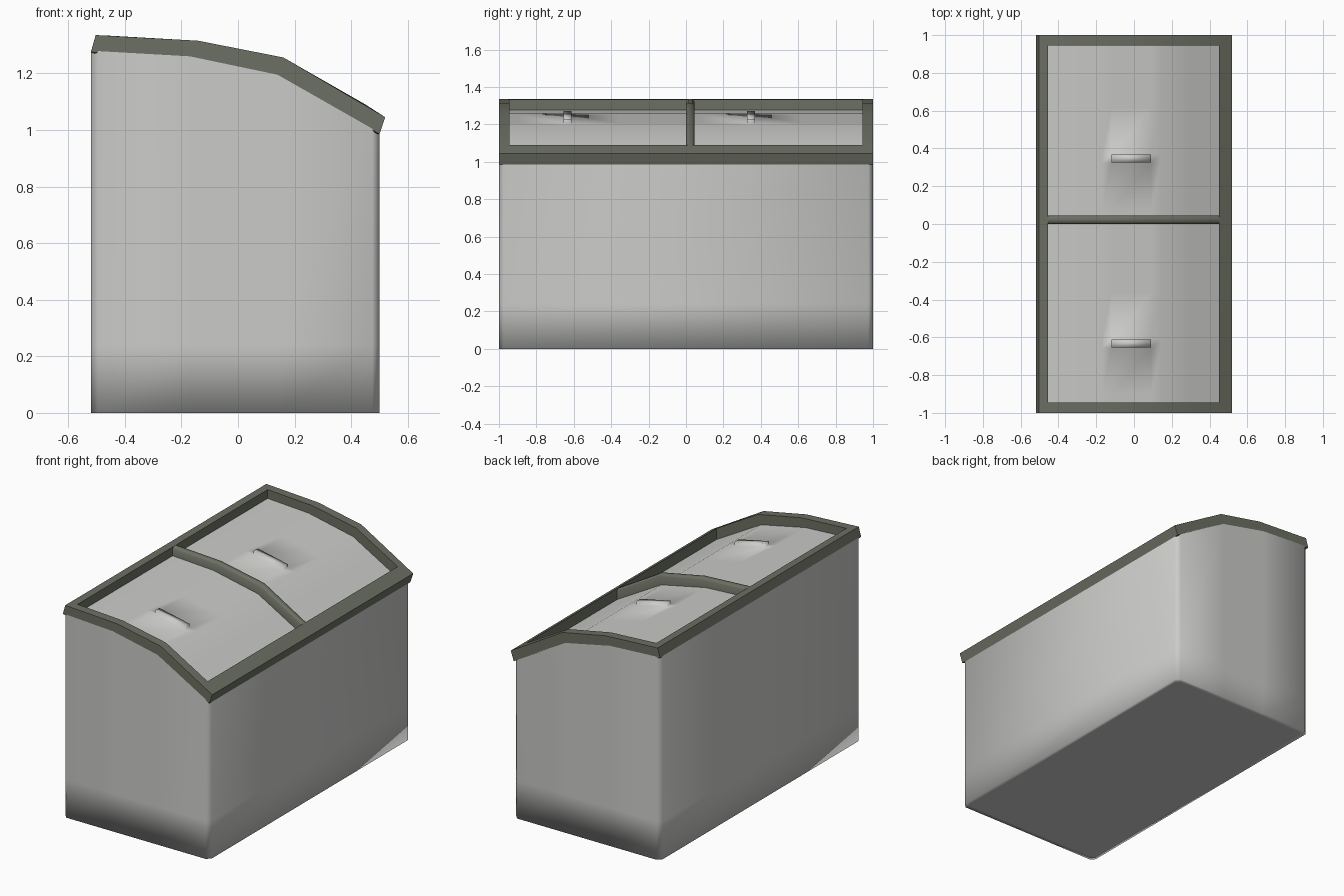
import bpy, bmesh

if "Cube" in bpy.data.objects:
    bpy.data.objects.remove(bpy.data.objects["Cube"])

def material(name, c):
    m = bpy.data.materials.new(name)
    m.diffuse_color = (*c, 1)
    m.use_nodes = True
    m.node_tree.nodes["Principled BSDF"].inputs["Base Color"].default_value = m.diffuse_color
    return m

GREY = material("light_grey", (0.6, 0.6, 0.59))
TRIM = material("olive_grey", (0.15, 0.16, 0.125))

# arched side profile: lower edge and upper edge of the trim
LOW = [(-0.52, 1.275), (-0.17, 1.255), (0.14, 1.19), (0.50, 0.985)]
TOP = [(-0.503, 1.335), (-0.14, 1.315), (0.16, 1.256), (0.52, 1.045)]

def height(curve, x):
    for (x0, z0), (x1, z1) in zip(curve, curve[1:]):
        if x <= x1 or (x1, z1) == curve[-1]:
            return z0 + (z1 - z0) * (x - x0) / (x1 - x0)

def finish(name, bm, mat, angle=None, recalc=True):
    if recalc:
        bmesh.ops.recalc_face_normals(bm, faces=bm.faces)
    me = bpy.data.meshes.new(name)
    bm.to_mesh(me)
    bm.free()
    me.materials.append(mat)
    ob = bpy.data.objects.new(name, me)
    bpy.context.collection.objects.link(ob)
    for p in me.polygons:
        p.use_smooth = True
    if angle:
        bpy.context.view_layer.objects.active = ob
        ob.select_set(True)
        bpy.ops.object.shade_smooth_by_angle(angle=angle)
        ob.select_set(False)
    return ob

def skin(bm, rings, closed=False):
    """Join rings of points with quads."""
    vs = [[bm.verts.new(p) for p in r] for r in rings]
    n = len(vs[0])
    pairs = list(zip(vs, vs[1:])) + ([(vs[-1], vs[0])] if closed else [])
    for a, b in pairs:
        for i in range(n):
            j = (i + 1) % n
            bm.faces.new((a[i], a[j], b[j], b[i]))
    return vs

# cabinet: chamfered rectangle, soft shading towards the base
def cabinet_ring(z, inset=0.0):
    c, l, r, y = 0.025, -0.52 + inset, 0.50 - inset, 1 - inset
    half = [(l, -y + c), (l + c, -y), (-0.17, -y), (0.14, -y), (r - c, -y), (r, -y + c)]
    pts = half + [(x, -v) for x, v in reversed(half)]
    return [(x, v, height(LOW, x) + 0.005 if z is None else z) for x, v in pts]

bm = bmesh.new()
rings = skin(bm, [cabinet_ring(0, 0.03), cabinet_ring(0), cabinet_ring(0.24), cabinet_ring(None)])
bm.faces.new(rings[0])
finish("cabinet", bm, GREY)

# trim frame around the top
def frame_ring(pts, y):
    return [(x, -y, z) for x, z in pts] + [(x, y, z) for x, z in reversed(pts)]

inner_top = [(-0.455, 1.333), TOP[1], TOP[2], (0.45, 1.09)]
inner_low = [(x, height(LOW, x) - 0.02) for x, _ in inner_top]
bm = bmesh.new()
skin(bm, [frame_ring(LOW, 1.0), frame_ring(TOP, 1.0),
          frame_ring(inner_top, 0.945), frame_ring(inner_low, 0.945)], closed=True)
finish("top_frame", bm, TRIM, 0.9)

# divider between the two lids
bm = bmesh.new()
sections = []
for x in (-0.47, -0.14, 0.16, 0.47):
    t, b = height(TOP, x), height(LOW, x) - 0.01
    sections.append([(x, 0, b), (x, 0, t - 0.012), (x, 0.01, t),
                     (x, 0.035, t), (x, 0.045, t - 0.012), (x, 0.045, b)])
vs = skin(bm, sections)
bm.faces.new(vs[0])
bm.faces.new(vs[-1])
finish("lid_divider", bm, TRIM, 0.9)

# lids with a raised grip, smooth shaded into the panel
def lid(name, y0, y1, grip):
    bm = bmesh.new()
    xs = [-0.465, -0.17, -0.12, 0.09, 0.14, 0.3, 0.465]
    ys = [y0, grip - 0.27, grip - 0.022, grip + 0.022, grip + 0.27, y1]
    g = [[bm.verts.new((x, y, height(LOW, x) + 0.006)) for x in xs] for y in ys]
    for j in range(len(ys) - 1):
        for i in range(len(xs) - 1):
            if (i, j) != (2, 2):
                bm.faces.new((g[j][i], g[j][i + 1], g[j + 1][i + 1], g[j + 1][i]))
    # the grip block replaces the skipped panel face
    base = [g[2][2], g[2][3], g[3][3], g[3][2]]
    up = [bm.verts.new((v.co.x, v.co.y, v.co.z + 0.022)) for v in base]
    for i in range(4):
        j = (i + 1) % 4
        bm.faces.new((base[i], base[j], up[j], up[i]))
    bm.faces.new(up)
    finish(name, bm, GREY, recalc=False)

lid("front_lid", -0.95, 0.02, -0.633)
lid("rear_lid", 0.02, 0.95, 0.347)
